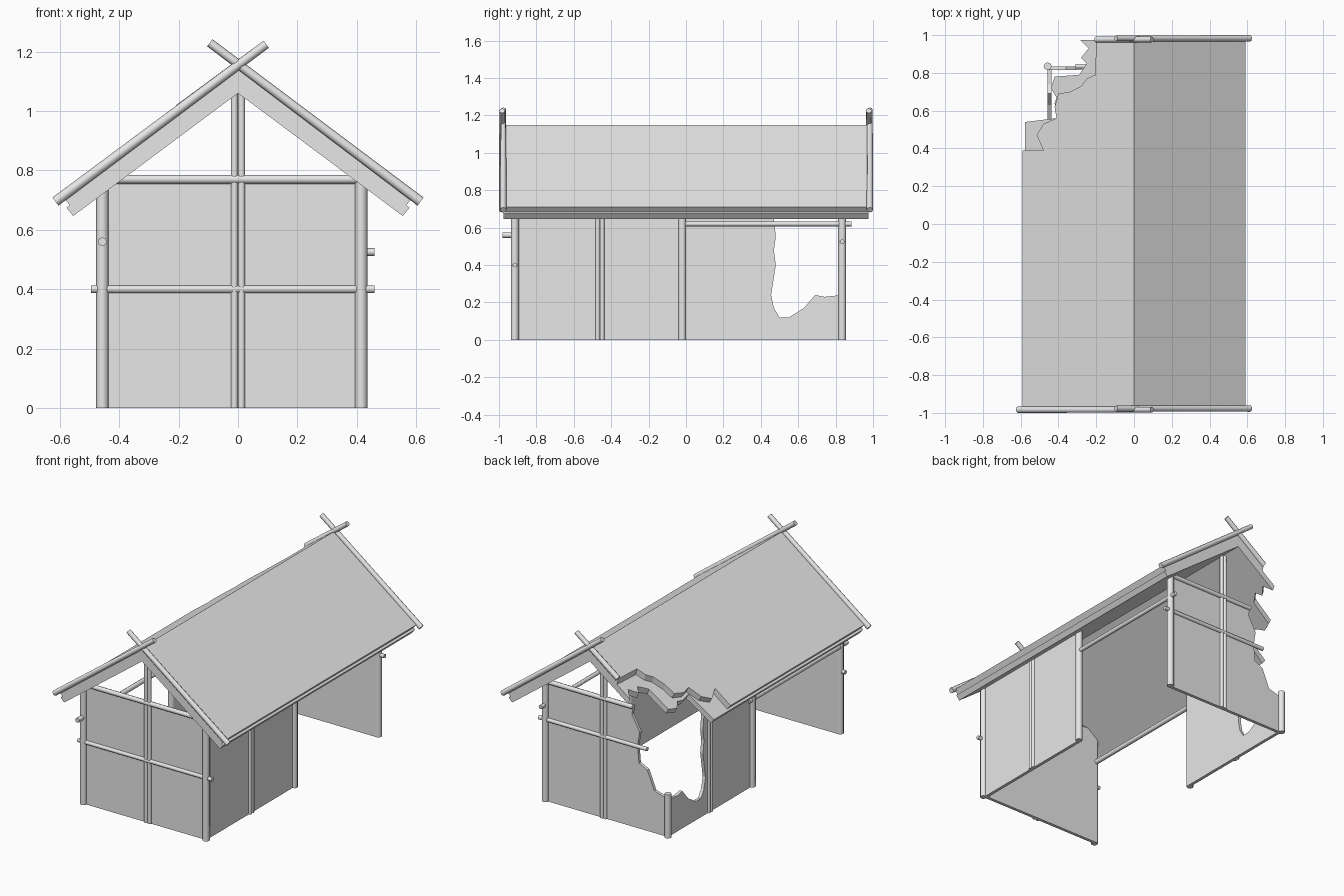
import bpy, bmesh
from mathutils import Vector

cube = bpy.data.objects.get("Cube")
if cube:
    bpy.data.objects.remove(cube)

grey = bpy.data.materials.new("plain_grey")
grey.use_nodes = True
grey.diffuse_color = (0.8, 0.8, 0.8, 1)
grey.node_tree.nodes["Principled BSDF"].inputs["Base Color"].default_value = (0.8, 0.8, 0.8, 1)


def finish(name, bm, smooth=False):
    bmesh.ops.recalc_face_normals(bm, faces=bm.faces)
    mesh = bpy.data.meshes.new(name)
    bm.to_mesh(mesh)
    bm.free()
    mesh.materials.append(grey)
    obj = bpy.data.objects.new(name, mesh)
    bpy.context.collection.objects.link(obj)
    if smooth:
        bpy.ops.object.select_all(action='DESELECT')
        obj.select_set(True)
        bpy.context.view_layer.objects.active = obj
        bpy.ops.object.shade_smooth_by_angle(angle=0.9)
    return obj


def prism(name, near, far):
    """Solid between two matching outlines."""
    bm = bmesh.new()
    a = [bm.verts.new(p) for p in near]
    b = [bm.verts.new(p) for p in far]
    bm.faces.new(a)
    bm.faces.new(b[::-1])
    for i in range(len(a)):
        j = (i + 1) % len(a)
        bm.faces.new((a[i], a[j], b[j], b[i]))
    return finish(name, bm)


def pole(name, start, end, r=0.02, tip=None, sides=8):
    """Round timber between two points."""
    start, end = Vector(start), Vector(end)
    d = end - start
    bm = bmesh.new()
    bmesh.ops.create_cone(bm, cap_ends=True, segments=sides, radius1=r,
                          radius2=tip or r, depth=d.length)
    turn = d.to_track_quat('Z', 'Y').to_matrix().to_4x4()
    turn.translation = (start + end) / 2
    bmesh.ops.transform(bm, matrix=turn, verts=bm.verts)
    return finish(name, bm, True)


# Main lines of the plan
LEFT, RIGHT = 0.415, -0.457
FRONT, MIDDLE, BACK = -0.915, -0.02, 0.835
SLOPE, ROOF_END, THICK = 0.745, 0.975, 0.02


# Wall panels, sitting on the inner side of the posts
def wall_across(name, y, inward, outline):
    prism(name, [(x, y, z) for x, z in outline],
          [(x, y + inward * THICK, z) for x, z in outline])


def wall_along(name, x, inward, outline):
    prism(name, [(x, y, z) for y, z in outline],
          [(x + inward * THICK, y, z) for y, z in outline])


wall_across("front_wall", FRONT, 1,
            [(RIGHT, 0), (LEFT, 0), (LEFT, 0.77), (RIGHT, 0.77)])
wall_across("back_wall_broken", BACK, -1,
            [(LEFT, 0), (RIGHT, 0), (RIGHT, 0.25), (-0.43, 0.25), (-0.36, 0.27),
             (-0.31, 0.39), (-0.25, 0.42), (-0.24, 0.53), (-0.255, 0.62),
             (-0.2, 0.72), (-0.21, 0.77), (LEFT, 0.77)])
wall_along("left_wall", LEFT, -1,
           [(FRONT, 0), (MIDDLE, 0), (MIDDLE, 0.77), (FRONT, 0.77)])
wall_along("right_wall_broken", RIGHT, 1,
           [(MIDDLE, 0), (BACK, 0), (BACK, 0.24), (0.74, 0.23), (0.69, 0.24),
            (0.63, 0.17), (0.55, 0.12), (0.5, 0.12), (0.47, 0.17), (0.455, 0.24),
            (0.48, 0.4), (0.47, 0.48), (0.48, 0.55), (0.47, 0.65), (0.48, 0.75),
            (MIDDLE, 0.75)])

# Corner and middle posts
for name, x, y, top in (
        ("front_left_post", LEFT, FRONT, 0.79), ("front_right_post", RIGHT, FRONT, 0.75),
        ("back_left_post", LEFT, BACK, 0.79), ("back_right_post_stump", RIGHT, BACK, 0.28),
        ("middle_left_post", LEFT, MIDDLE, 0.79), ("middle_right_post", RIGHT, MIDDLE, 0.75)):
    pole(name, (x, y, 0), (x, y, top), 0.021)

# Paired studs in the middle of every wall
for s in (-1, 1):
    o = s * 0.012
    pole("front_stud", (o, FRONT, 0), (o, FRONT, 1.07), 0.012)
    pole("back_stud", (o, BACK, 0), (o, BACK, 1.07), 0.012)
    for name, x, y in (("left_stud", LEFT, -0.46), ("right_stud", RIGHT, 0.41)):
        pole(name, (x, y + o, 0), (x, y + o, 0.76), 0.012)

# Rails
pole("front_tie_rail", (-0.43, FRONT, 0.77), (0.43, FRONT, 0.77), 0.015)
pole("back_tie_rail_broken", (0.43, BACK, 0.77), (-0.21, BACK, 0.77), 0.015)
pole("front_middle_rail", (-0.495, FRONT, 0.4), (0.46, FRONT, 0.4), 0.013)
pole("back_middle_rail_broken", (0.46, BACK, 0.525), (-0.31, BACK, 0.525), 0.013)
pole("left_opening_rail", (LEFT, MIDDLE, 0.62), (LEFT, 0.885, 0.62), 0.013)
pole("right_opening_rail", (RIGHT, -0.98, 0.56), (RIGHT, 0.02, 0.56), 0.015)


# Roof layers: plan outlines laid on the slope
def roof_layer(name, ridge, outline):
    prism(name, [(x, y, ridge - SLOPE * abs(x)) for x, y in outline],
          [(x * 0.96, y, ridge - 0.045 - SLOPE * abs(x * 0.96)) for x, y in outline])


for layer, ridge, eave, tear in (
        ("upper", 1.15, 0.59,
         [(-0.59, 0.39), (-0.48, 0.39), (-0.515, 0.47), (-0.48, 0.53), (-0.41, 0.56),
          (-0.42, 0.62), (-0.4, 0.69), (-0.34, 0.7), (-0.28, 0.73), (-0.25, 0.77),
          (-0.205, 0.79), (-0.2, ROOF_END)]),
        ("lower", 1.105, 0.578,
         [(-0.578, 0.54), (-0.41, 0.56), (-0.42, 0.64), (-0.41, 0.67), (-0.44, 0.72),
          (-0.42, 0.78), (-0.29, 0.79), (-0.25, 0.85), (-0.28, 0.88), (-0.24, 0.93),
          (-0.285, ROOF_END)])):
    roof_layer(layer + "_roof_left", ridge,
               [(0, -ROOF_END), (eave, -ROOF_END), (eave, ROOF_END), (0, ROOF_END)])
    roof_layer(layer + "_roof_right_torn", ridge,
               [(0, ROOF_END), (0, -ROOF_END), (-eave, -ROOF_END)] + tear)

# Crossed gable poles, the back right one snapped off
for name, y, foot_x, foot_z, tip_x, tip_z in (
        ("front_right_gable_pole", -0.983, -0.615, 0.695, 0.095, 1.225),
        ("front_left_gable_pole", -0.977, 0.615, 0.695, -0.095, 1.23),
        ("back_left_gable_pole", 0.983, 0.615, 0.695, -0.095, 1.23),
        ("back_right_gable_pole_broken", 0.977, -0.2, 1.005, 0.095, 1.225)):
    pole(name, (foot_x, y, foot_z), (tip_x, y, tip_z), 0.017, 0.015)
